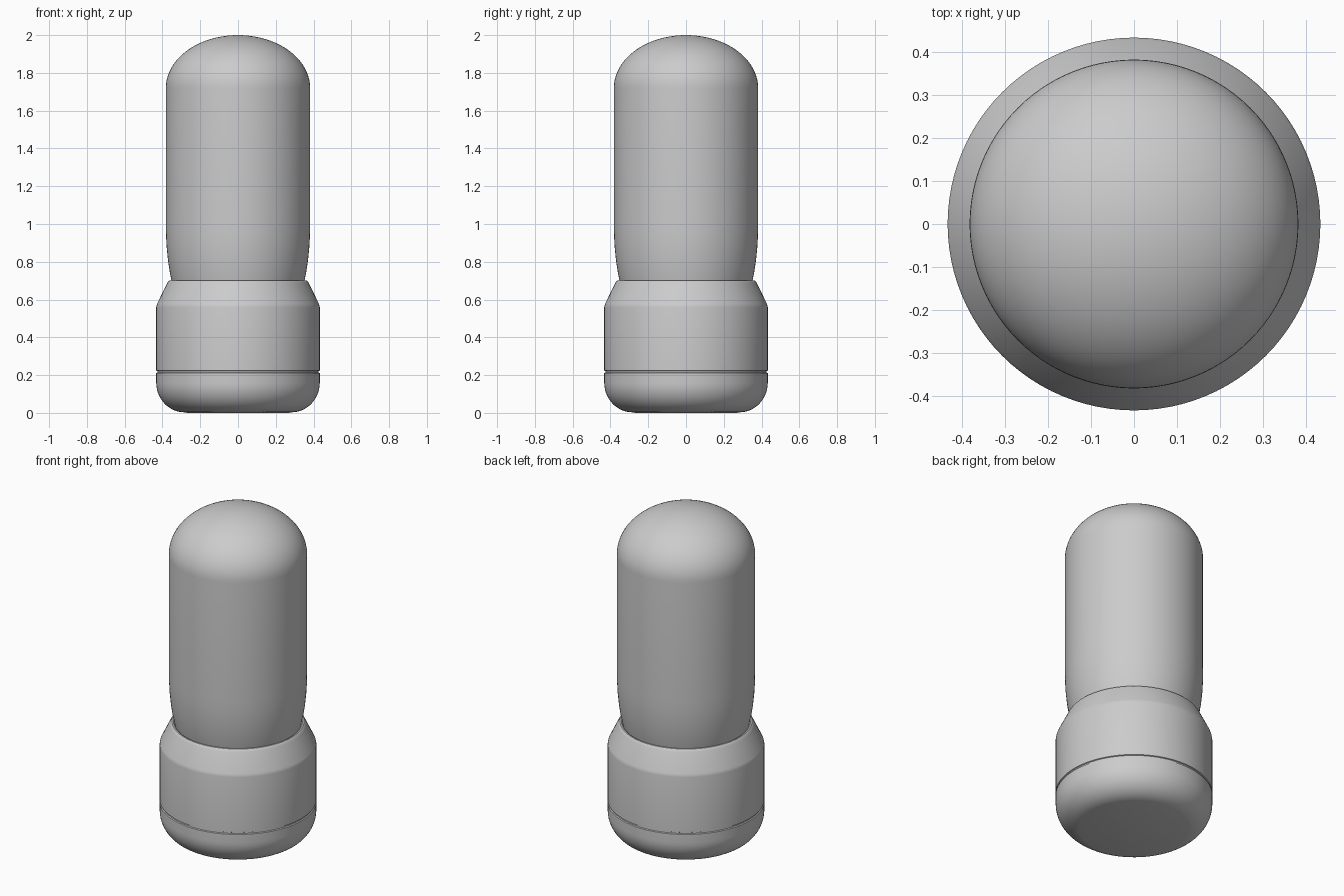
import bpy, bmesh
from math import sin, cos, pi, radians

if "Cube" in bpy.data.objects:
    bpy.data.objects.remove(bpy.data.objects["Cube"])


def arc(cx, cz, rx, rz, a0, a1, n):
    """Points on an elliptical arc, angles in degrees."""
    return [(cx + rx * cos(radians(a0 + (a1 - a0) * i / n)),
             cz + rz * sin(radians(a0 + (a1 - a0) * i / n))) for i in range(n + 1)]


def lathe(name, profile, sides=96):
    """Spin an (r, z) profile, listed bottom to top, around the z axis."""
    bm = bmesh.new()
    rings = []
    for r, z in profile:
        if r < 1e-5:
            rings.append([bm.verts.new((0, 0, z))])
        else:
            rings.append([bm.verts.new((r * cos(2 * pi * i / sides),
                                        r * sin(2 * pi * i / sides), z))
                          for i in range(sides)])
    for a, b in zip(rings, rings[1:]):
        for i in range(sides):
            j = (i + 1) % sides
            if len(a) == 1:
                bm.faces.new((a[0], b[j], b[i]))
            elif len(b) == 1:
                bm.faces.new((a[i], a[j], b[0]))
            else:
                bm.faces.new((a[i], a[j], b[j], b[i]))
    me = bpy.data.meshes.new(name)
    bm.to_mesh(me)
    bm.free()
    ob = bpy.data.objects.new(name, me)
    bpy.context.collection.objects.link(ob)
    bpy.context.view_layer.objects.active = ob
    ob.select_set(True)
    bpy.ops.object.shade_smooth_by_angle(angle=radians(35))
    ob.select_set(False)
    return ob


# Domed upper body, tapering where it enters the collar
lathe("domed_body",
      [(0.343, 0.66), (0.352, 0.70), (0.362, 0.75), (0.371, 0.81),
       (0.378, 0.88), (0.381, 0.94), (0.382, 1.0)]
      + arc(0, 1.72, 0.382, 0.28, 0, 90, 20))

# Collar with a sloped shoulder and a thin rolled rim
lathe("collar",
      [(0.427, 0.221), (0.433, 0.224), (0.433, 0.56), (0.431, 0.57), (0.428, 0.578),
       (0.376, 0.686), (0.371, 0.695), (0.365, 0.70), (0.357, 0.70),
       (0.351, 0.695), (0.347, 0.68)])

# Recessed seam between collar and base
lathe("seam_ring", [(0.427, 0.205), (0.427, 0.23)])

# Rounded base cap
lathe("base_cap",
      [(0, 0), (0.27, 0.0)]
      + arc(0.283, 0.16, 0.15, 0.157, -90, 0, 14)
      + [(0.433, 0.211), (0.427, 0.214)])
